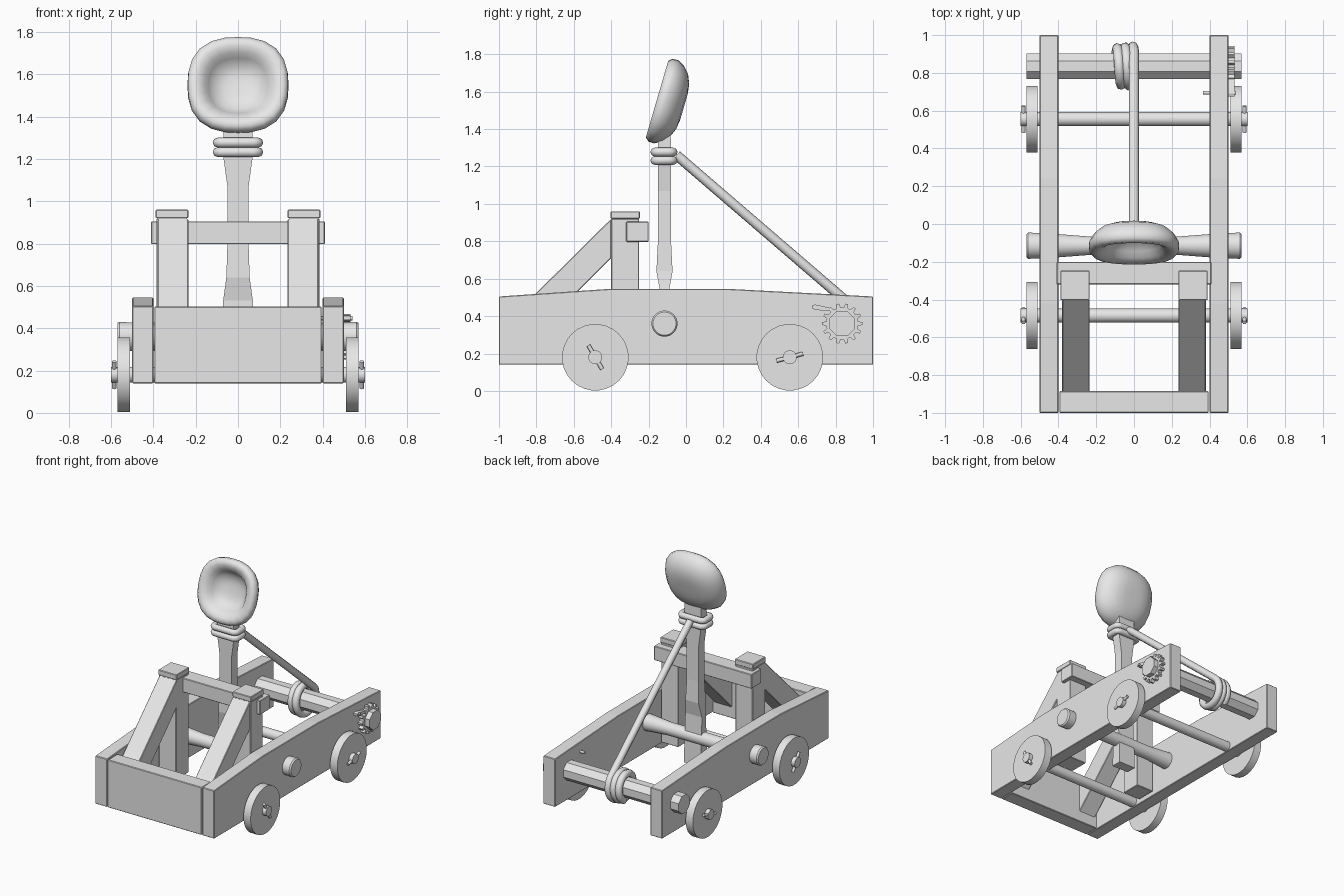
import bpy, bmesh, math
from mathutils import Vector, Matrix

cube = bpy.data.objects.get("Cube")
if cube:
    bpy.data.objects.remove(cube, do_unlink=True)

wood = bpy.data.materials.new("plain grey")
wood.use_nodes = True
wood.diffuse_color = (0.8, 0.8, 0.8, 1)
wood.node_tree.nodes["Principled BSDF"].inputs["Base Color"].default_value = (0.8, 0.8, 0.8, 1)


def finish(bm, name, smooth=False, bevel=0):
    bmesh.ops.recalc_face_normals(bm, faces=bm.faces)
    mesh = bpy.data.meshes.new(name)
    bm.to_mesh(mesh)
    bm.free()
    mesh.materials.append(wood)
    ob = bpy.data.objects.new(name, mesh)
    bpy.context.collection.objects.link(ob)
    if bevel:
        mod = ob.modifiers.new("soft edge", 'BEVEL')
        mod.width = bevel
        mod.segments = 1
    if smooth:
        bpy.ops.object.select_all(action='DESELECT')
        ob.select_set(True)
        bpy.context.view_layer.objects.active = ob
        bpy.ops.object.shade_smooth_by_angle(angle=math.radians(40))
    return ob


def loft(name, rings, smooth=False, bevel=0):
    """Skin a list of equal point rings and cap both ends."""
    bm = bmesh.new()
    rows = [[bm.verts.new(p) for p in ring] for ring in rings]
    n = len(rows[0])
    for a, b in zip(rows, rows[1:]):
        for i in range(n):
            j = (i + 1) % n
            bm.faces.new((a[i], a[j], b[j], b[i]))
    bm.faces.new(rows[0])
    bm.faces.new(rows[-1])
    return finish(bm, name, smooth, bevel)


def prism(name, profile, x0, x1, bevel=0.004):
    """Extrude a (y, z) profile along x."""
    return loft(name, [[(x, y, z) for y, z in profile] for x in (x0, x1)], bevel=bevel)


def box(name, x0, x1, y0, y1, z0, z1):
    return prism(name, [(y0, z0), (y1, z0), (y1, z1), (y0, z1)], x0, x1)


def turned(name, stations, y, z, sides=24, smooth=True):
    """Round bar along x from (x, radius) stations."""
    angles = [2 * math.pi * (i + 0.5) / sides for i in range(sides)]
    return loft(name, [[(x, y + r * math.cos(a), z + r * math.sin(a)) for a in angles]
                       for x, r in stations], smooth)


def rope(name, points, radius, cyclic=False):
    """Round tube swept along a path."""
    points = [Vector(p) for p in points]
    curve = bpy.data.curves.new(name, 'CURVE')
    curve.dimensions = '3D'
    curve.bevel_depth = radius
    curve.bevel_resolution = 2
    curve.use_fill_caps = True
    spline = curve.splines.new('POLY')
    spline.points.add(len(points) - 1)
    for sp, p in zip(spline.points, points):
        sp.co = (*p, 1)
    spline.use_cyclic_u = cyclic
    spline.use_smooth = True
    curve.materials.append(wood)
    ob = bpy.data.objects.new(name, curve)
    bpy.context.collection.objects.link(ob)
    return ob


# Frame planks, uprights and braces, on both sides
plank = [(-1, .14), (1, .14), (1, .505), (.24, .545), (-.42, .545), (-1, .505)]
brace = [(-.89, .22), (-.40, .71), (-.40, .92), (-.89, .435)]
for side, s in (("left", 1), ("right", -1)):
    prism(side + "_side_plank", plank, s * .40, s * .50)
    prism(side + "_brace", brace, s * .235, s * .38)
    box(side + "_upright", s * .24, s * .385, -.40, -.25, .16, .92)
    box(side + "_upright_cap", s * .235, s * .39, -.403, -.247, .92, .96)
box("front_plank", -.395, .395, -1, -.885, .14, .502)
box("cross_beam", -.41, .41, -.32, -.20, .797, .905)

# Wheels with axles and locking pins
for place, y, angle in (("front", -.485, 120), ("back", .555, 15)):
    turned(place + "_axle", [(-.60, .037), (.60, .037)], y, .18)
    for side, s in (("left", 1), ("right", -1)):
        turned(f"{place}_{side}_wheel", [(s * .51, .178), (s * .57, .178)], y, .18, 28)
        a = math.radians(angle)
        d = Vector((0, math.cos(a), math.sin(a))) * .073
        c = Vector((s * .585, y, .18))
        rope(f"{place}_{side}_axle_pin", [c - d, c + d], .011)

# Pivot bar: thick ends tapering to a slimmer middle
half = [(.57, .062), (.56, .07), (.50, .068), (.40, .062), (.22, .048)]
turned("pivot_bar", [(-x, r) for x, r in half] + [(x, r) for x, r in reversed(half)], -.115, .36)

# Throwing arm: (height, half width, back-to-front half depth)
arm = [(.16, .07, .04), (.30, .07, .035), (.53, .07, .023), (.64, .055, .043),
       (.80, .05, .035), (1.07, .05, .035), (1.20, .068, .035), (1.40, .068, .033)]
loft("throwing_arm", [[(-w, -.115 - d, z), (w, -.115 - d, z), (w, -.115 + d, z), (-w, -.115 + d, z)]
                      for z, w, d in arm])

# Cup: squarish bowl from (radius, depth behind the rim)
bowl = [(.02, .15), (.07, .15), (.125, .143), (.175, .122), (.21, .09), (.232, .05), (.23, .018),
        (.212, 0), (.185, .002), (.155, .02), (.135, .05), (.105, .085), (.06, .10), (.02, .102)]
centre = Vector((0, -.155, 1.56))
up, out = Vector((0, .28, .96)), Vector((0, -.96, .28))


def cup_ring(r, depth, sides=24):
    ring = []
    for i in range(sides):
        a = 2 * math.pi * i / sides
        c, s = math.cos(a), math.sin(a)
        k = r / (abs(c) ** 2.5 + abs(s) ** 2.5) ** 0.4
        ring.append(centre + Vector((k * c * 1.03, 0, 0)) + up * (k * s) - out * depth)
    return ring


cup = loft("cup", [cup_ring(r, d) for r, d in bowl])
for poly in cup.data.polygons:
    poly.use_smooth = True

# Rope bands lashed around the arm
for name, z in (("lower_band", 1.232), ("upper_band", 1.277)):
    loop = []
    for cx, cy, start in ((.07, -.09, 0), (-.07, -.09, 90), (-.07, -.145, 180), (.07, -.145, 270)):
        for step in range(5):
            a = math.radians(start + step * 22.5)
            loop.append((cx + .026 * math.cos(a), cy + .022 * math.sin(a), z))
    rope(name, loop, .0235, True)

# Pull rope running down to the winch and coiling around it
wy, wz = .835, .36
path = [(0, -.05, 1.26)]
turns, steps = 2.3, 60
for i in range(steps + 1):
    t = i / steps
    a = math.radians(49) - t * turns * 2 * math.pi
    r = .105 - .01 * t
    path.append((-.095 * t, wy + r * math.cos(a), wz + r * math.sin(a)))
rope("pull_rope", path, .027)

# Winch roller, ratchet gear, pawl and pawl pin
turned("winch_roller", [(-.57, .073), (.57, .073)], wy, wz, 8, False)
teeth = 14
gear = []
for i in range(teeth):
    for offset, r in ((-.3, .086), (-.15, .108), (.15, .108), (.3, .086)):
        a = 2 * math.pi * (i + offset) / teeth
        gear.append((wy + r * math.cos(a), wz + r * math.sin(a)))
prism("ratchet_gear", gear, .498, .532, 0)
prism("pawl", [(.675, .44), (.70, .432), (.785, .428), (.775, .442), (.72, .456), (.69, .462), (.675, .457)],
      .50, .532, 0)
rope("pawl_pin", [(.365, .695, .447), (.54, .695, .447)], .01)
